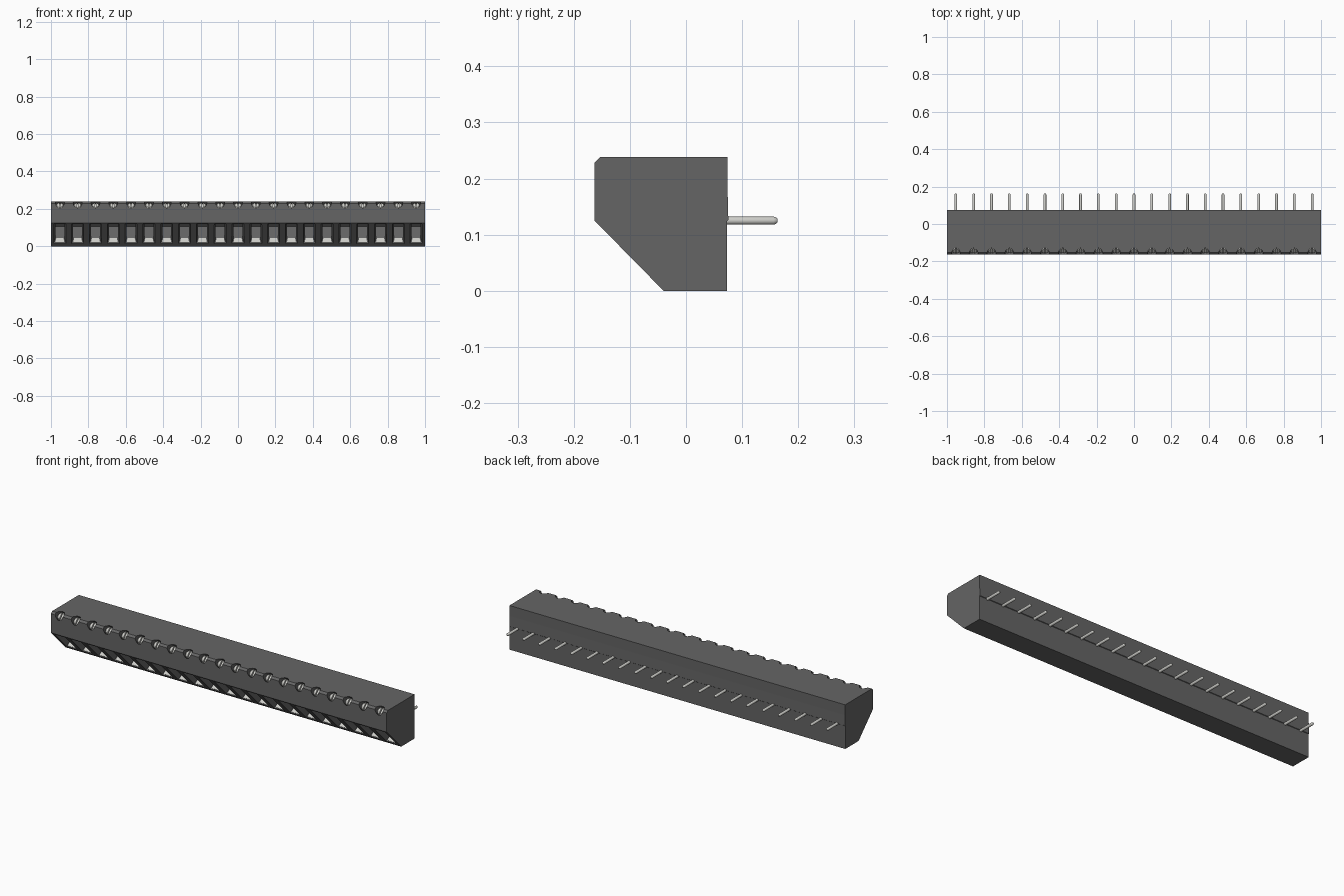
import bpy, bmesh
from math import sqrt, pi, cos, sin, acos

if "Cube" in bpy.data.objects:
    bpy.data.objects.remove(bpy.data.objects["Cube"])

COUNT = 21
PITCH = 2 / COUNT
XS = [(i - (COUNT - 1) / 2) * PITCH for i in range(COUNT)]
R2 = sqrt(2)


def tilt(x, u, w):
    """45 degree frame: u points up and forward, w points up and backward."""
    return (x, (w - u) / R2, (u + w) / R2)


def loft(bm, rings):
    """Closed solid through rings with equal point counts."""
    loops = [[bm.verts.new(p) for p in r] for r in rings]
    n = len(loops[0])
    for a, b in zip(loops, loops[1:]):
        for i in range(n):
            j = (i + 1) % n
            bm.faces.new((a[i], a[j], b[j], b[i]))
    bm.faces.new(loops[0][::-1])
    bm.faces.new(loops[-1])


def rect(x, w, half, u0, u1):
    return [tilt(x + s * half, u, w) for s, u in ((-1, u0), (1, u0), (1, u1), (-1, u1))]


def disc(x, u, r, n=24):
    return [tilt(x + r * cos(2 * pi * k / n), u, SCREW_W + r * sin(2 * pi * k / n))
            for k in range(n)]


def half_disc(x, u, r, side, gap=0.003, n=12):
    a = acos(gap / r)
    return [tilt(x + side * r * cos(-a + 2 * a * k / n), u,
                 SCREW_W + r * sin(-a + 2 * a * k / n)) for k in range(n + 1)]


def finish(bm, name, color, smooth=False):
    bmesh.ops.recalc_face_normals(bm, faces=bm.faces)
    me = bpy.data.meshes.new(name)
    bm.to_mesh(me)
    bm.free()
    ob = bpy.data.objects.new(name, me)
    bpy.context.collection.objects.link(ob)
    me.materials.append(color)
    bpy.ops.object.select_all(action='DESELECT')
    ob.select_set(True)
    bpy.context.view_layer.objects.active = ob
    if smooth:
        bpy.ops.object.shade_smooth_by_angle(angle=0.6)
    return ob


def material(name, rgb):
    m = bpy.data.materials.new(name)
    m.diffuse_color = (*rgb, 1)
    m.use_nodes = True
    m.node_tree.nodes["Principled BSDF"].inputs["Base Color"].default_value = m.diffuse_color
    return m


plastic = material("dark_plastic", (0.13, 0.13, 0.13))
metal = material("light_metal", (0.62, 0.62, 0.59))

SCREW_W = 0.053              # screw axis passes through the top front bevel
MOUTH_W = -0.04 / R2         # plane of the slanted face
FLOOR_U, ROOF_U = 0.049, 0.195

# Housing: side profile extruded along x, with a slight step on the back
profile = [(-0.163, 0.125), (-0.163, 0.228), (-0.153, 0.238), (0.074, 0.238),
           (0.074, 0.182), (0.0755, 0.126), (0.073, 0.124), (0.073, 0), (-0.04, 0)]
bm = bmesh.new()
loft(bm, [[(x, y, z) for y, z in profile] for x in (-1, 1)])
housing = finish(bm, "housing", plastic)

# Wire entries (tapered pockets) and screw holes cut from the housing
bm = bmesh.new()
for x in XS:
    loft(bm, [rect(x, MOUTH_W - 0.03, 0.034, FLOOR_U, ROOF_U),
              rect(x, MOUTH_W, 0.032, FLOOR_U, ROOF_U),
              rect(x, MOUTH_W + 0.04, 0.024, FLOOR_U, ROOF_U),
              rect(x, 0.1, 0.024, FLOOR_U, ROOF_U)])
    loft(bm, [disc(x, 0.225, 0.024), disc(x, 0.32, 0.024)])
cutter = finish(bm, "opening_cutter", plastic)
cutter.hide_render = True
cut = housing.modifiers.new("openings", 'BOOLEAN')
cut.operation = 'DIFFERENCE'
cut.solver = 'EXACT'
cut.object = cutter
bpy.context.view_layer.objects.active = housing
bpy.ops.object.modifier_apply(modifier=cut.name)
bpy.data.objects.remove(cutter)

# Slotted screws: a base disc and two domed halves
bm = bmesh.new()
for x in XS:
    loft(bm, [disc(x, 0.224, 0.0215), disc(x, 0.246, 0.0215)])
    for side in (-1, 1):
        loft(bm, [half_disc(x, u, r, side)
                  for u, r in ((0.245, 0.0215), (0.254, 0.0205), (0.259, 0.016))])
finish(bm, "clamp_screws", metal, True)

# Metal contact plates on the pocket floors
bm = bmesh.new()
for x in XS:
    loft(bm, [rect(x, MOUTH_W + 0.004, 0.024, FLOOR_U - 0.002, FLOOR_U + 0.004),
              rect(x, MOUTH_W + 0.038, 0.019, FLOOR_U - 0.002, FLOOR_U + 0.004)])
finish(bm, "contact_plates", metal)

# Round solder pins with bevelled tips on the back
bm = bmesh.new()
for x in XS:
    loft(bm, [[(x + r * cos(pi * k / 8), y, 0.125 + r * sin(pi * k / 8)) for k in range(16)]
              for y, r in ((0.07, 0.0072), (0.156, 0.0072), (0.161, 0.0055), (0.163, 0.003))])
finish(bm, "solder_pins", metal, True)
